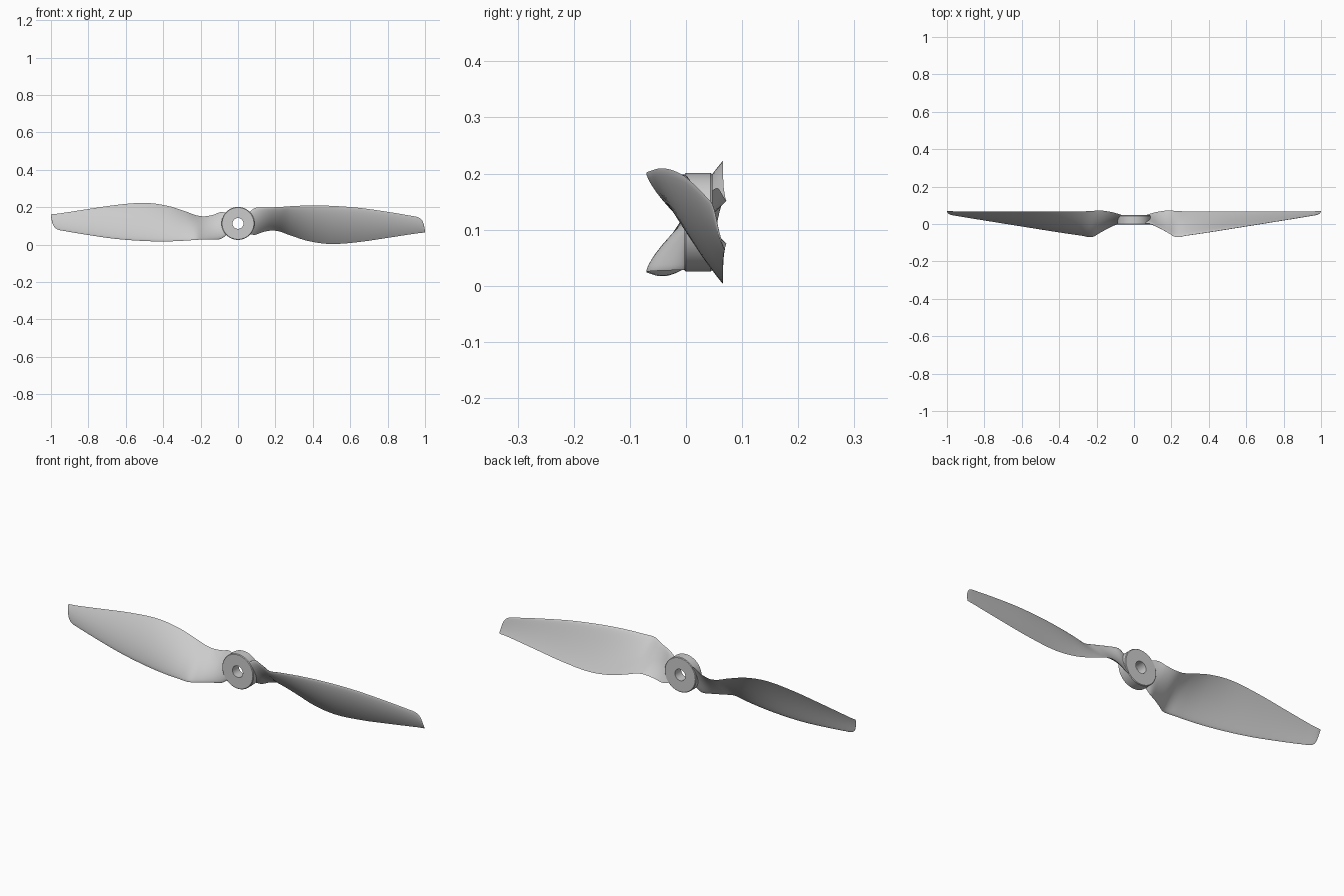
import bpy, bmesh, math

if "Cube" in bpy.data.objects:
    bpy.data.objects.remove(bpy.data.objects["Cube"])

CZ = 0.113  # height of the rotation axis


def finish(bm, name, angle):
    bmesh.ops.recalc_face_normals(bm, faces=bm.faces)
    me = bpy.data.meshes.new(name)
    bm.to_mesh(me)
    bm.free()
    ob = bpy.data.objects.new(name, me)
    bpy.context.collection.objects.link(ob)
    bpy.ops.object.select_all(action='DESELECT')
    ob.select_set(True)
    bpy.context.view_layer.objects.active = ob
    bpy.ops.object.shade_smooth_by_angle(angle=math.radians(angle))
    return ob


# Hub: bored disc with lightly bevelled rims, turned about the y axis
def make_hub(n=64):
    y0, y1, ro, ri, b = -0.003, 0.047, 0.088, 0.029, 0.003
    profile = [(ri, y0), (ro - b, y0), (ro, y0 + b), (ro, y1 - b), (ro - b, y1), (ri, y1)]
    bm = bmesh.new()
    rings = []
    for i in range(n):
        a = 2 * math.pi * i / n
        rings.append([bm.verts.new((r * math.cos(a), y, CZ + r * math.sin(a))) for r, y in profile])
    m = len(profile)
    for i in range(n):
        p, q = rings[i], rings[(i + 1) % n]
        for j in range(m):
            bm.faces.new((p[j], p[(j + 1) % m], q[(j + 1) % m], q[j]))
    return finish(bm, "hub", 30)


# Blade stations: x, leading y, leading z, trailing y, trailing z, thickness ratio
STATIONS = [
    (0.050, 0.006, 0.165, 0.042, 0.060, 0.13),
    (0.090, 0.000, 0.195, 0.056, 0.052, 0.12),
    (0.130, -0.018, 0.198, 0.066, 0.066, 0.10),
    (0.180, -0.046, 0.199, 0.072, 0.075, 0.09),
    (0.225, -0.070, 0.201, 0.070, 0.069, 0.085),
    (0.280, -0.062, 0.205, 0.067, 0.049, 0.08),
    (0.380, -0.047, 0.209, 0.066, 0.018, 0.075),
    (0.500, -0.028, 0.207, 0.066, 0.003, 0.07),
    (0.650, -0.004, 0.196, 0.066, 0.014, 0.065),
    (0.800, 0.020, 0.175, 0.066, 0.036, 0.06),
    (0.930, 0.041, 0.153, 0.067, 0.056, 0.06),
    (0.965, 0.047, 0.145, 0.068, 0.061, 0.06),
    (0.985, 0.052, 0.128, 0.069, 0.063, 0.06),
    (0.995, 0.058, 0.100, 0.069, 0.064, 0.06),
    (1.000, 0.066, 0.072, 0.069, 0.065, 0.06),
]


def refine(rows, sub=4):
    out = []
    for i in range(len(rows) - 1):
        p1, p2 = rows[i], rows[i + 1]
        p0 = rows[max(i - 1, 0)]
        p3 = rows[min(i + 2, len(rows) - 1)]
        for k in range(sub):
            t = k / sub
            h = p2[0] - p1[0]
            row = [p1[0] + t * h]
            for c in range(1, 6):
                m1 = (p2[c] - p0[c]) / (p2[0] - p0[0]) * h
                m2 = (p3[c] - p1[c]) / (p3[0] - p1[0]) * h
                row.append((2*t**3 - 3*t*t + 1) * p1[c] + (t**3 - 2*t*t + t) * m1
                           + (3*t*t - 2*t**3) * p2[c] + (t**3 - t*t) * m2)
            out.append(row)
    return out + [list(rows[-1])]


# Cambered aerofoil sections lofted from root to tip
def make_blade(name, side, n=14):
    bm = bmesh.new()
    loops = []
    for x, ly, lz, ty, tz, th in refine(STATIONS):
        dy, dz = ty - ly, tz - lz
        ring = []
        for k in range(2 * n):
            a = math.pi * k / n
            s = (1 - math.cos(a)) / 2
            camber = 0.045 * 4 * s * (1 - s)
            half = th * 0.5 * (1.3 * math.sqrt(max(s, 0)) * (1 - s) * 1.95 + 0.04 * math.sin(a) ** 2)
            off = camber + (half if k <= n else -half)
            # offset perpendicular to the chord, towards the front
            py, pz = ly + s * dy + off * dz, lz + s * dz - off * dy
            ring.append(bm.verts.new((side * x, py, CZ + side * (pz - CZ))))
        loops.append(ring)
    for p, q in zip(loops, loops[1:]):
        for j in range(2 * n):
            k = (j + 1) % (2 * n)
            bm.faces.new((p[j], p[k], q[k], q[j]))
    bm.faces.new(loops[0])
    bm.faces.new(loops[-1])
    return finish(bm, name, 40)


make_hub()
make_blade("right_blade", 1)
make_blade("left_blade", -1)
